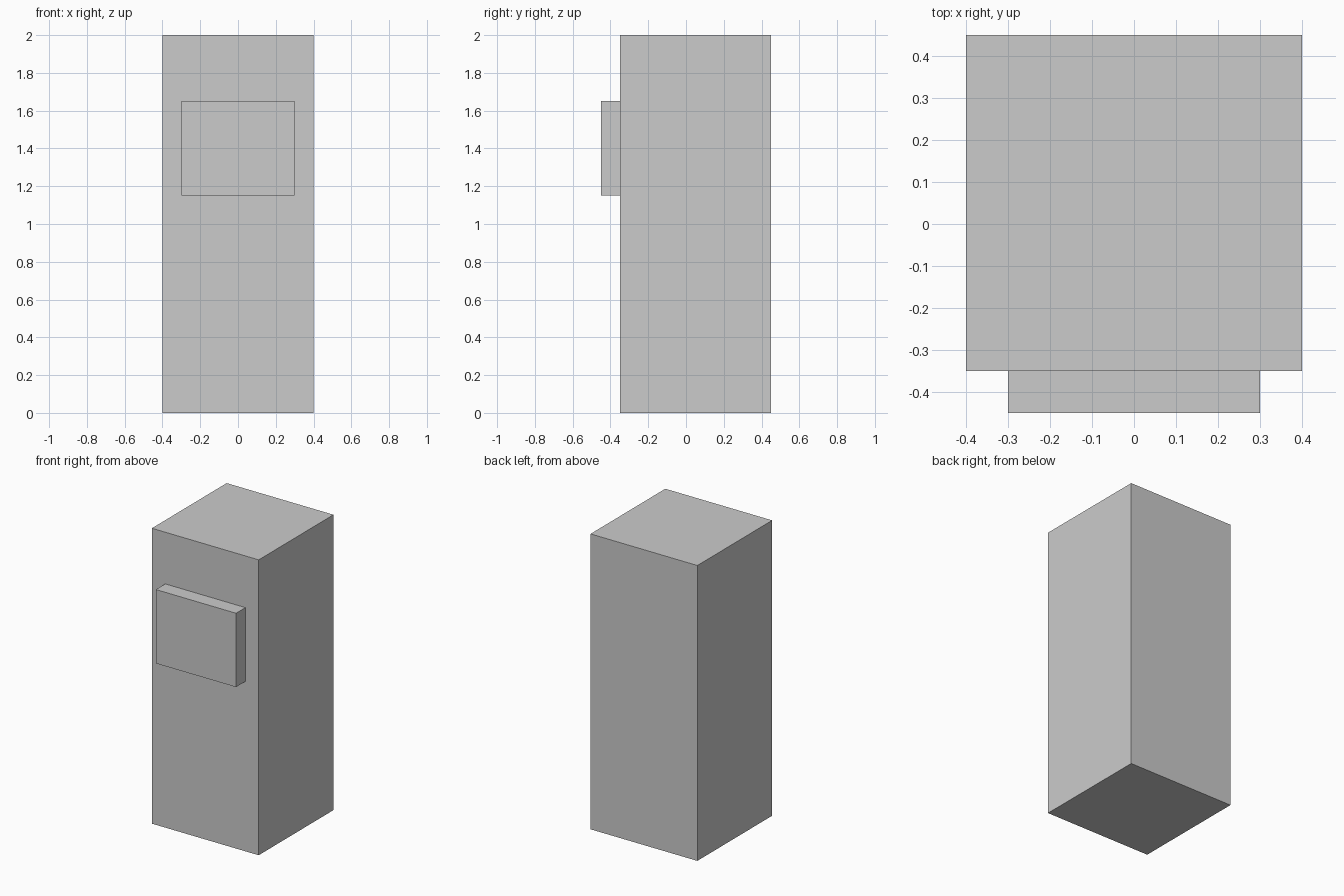
import bpy

if "Cube" in bpy.data.objects:
    bpy.data.objects.remove(bpy.data.objects["Cube"])


def box(name, x, y, z):
    """Add a box spanning the given (min, max) ranges."""
    ranges = (x, y, z)
    bpy.ops.mesh.primitive_cube_add(size=1, location=[(a + b) / 2 for a, b in ranges])
    obj = bpy.context.object
    obj.name = name
    obj.scale = [b - a for a, b in ranges]
    bpy.ops.object.transform_apply(location=False, rotation=False, scale=True)
    return obj


# Tall cabinet body
box("cabinet_body", (-0.4, 0.4), (-0.35, 0.45), (0, 2))

# Raised panel on the front face
box("front_panel", (-0.3, 0.3), (-0.45, -0.35), (1.15, 1.65))
